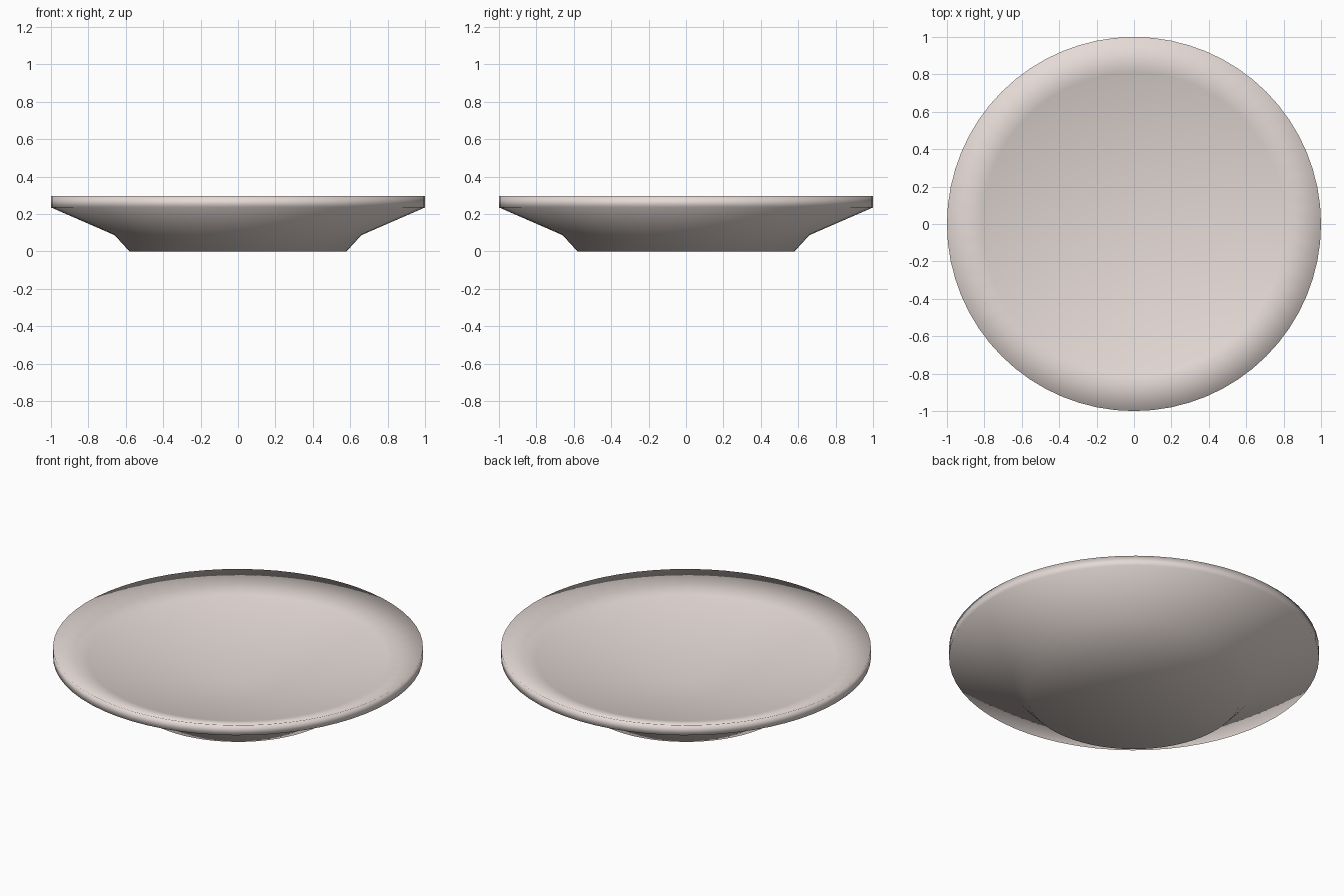
import bpy, bmesh, math

if "Cube" in bpy.data.objects:
    bpy.data.objects.remove(bpy.data.objects["Cube"])

SEGMENTS = 64
# (radius, height) from the underside centre, round the rim, to the dish centre
PROFILE = [(0, 0), (0.58, 0), (0.66, 0.087), (1.0, 0.235), (1.0, 0.295),
           (0.81, 0.232), (0, 0.08)]

# Plate: a lathed profile
bm = bmesh.new()
rings = []
for r, z in PROFILE:
    if r == 0:
        rings.append([bm.verts.new((0, 0, z))])
    else:
        rings.append([bm.verts.new((r * math.cos(2 * math.pi * i / SEGMENTS),
                                    r * math.sin(2 * math.pi * i / SEGMENTS), z))
                      for i in range(SEGMENTS)])
for a, b in zip(rings, rings[1:]):
    for i in range(SEGMENTS):
        j = (i + 1) % SEGMENTS
        if len(a) == 1:
            bm.faces.new((a[0], b[j], b[i]))
        elif len(b) == 1:
            bm.faces.new((a[i], a[j], b[0]))
        else:
            bm.faces.new((a[i], a[j], b[j], b[i]))
for f in bm.faces:
    f.smooth = True
bmesh.ops.recalc_face_normals(bm, faces=bm.faces)
mesh = bpy.data.meshes.new("plate")
bm.to_mesh(mesh)
bm.free()

# Pale ceramic colour
ceramic = bpy.data.materials.new("pale ceramic")
ceramic.diffuse_color = (0.78, 0.70, 0.67, 1)
ceramic.use_nodes = True
ceramic.node_tree.nodes["Principled BSDF"].inputs["Base Color"].default_value = ceramic.diffuse_color
mesh.materials.append(ceramic)
plate = bpy.data.objects.new("plate", mesh)
bpy.context.collection.objects.link(plate)
